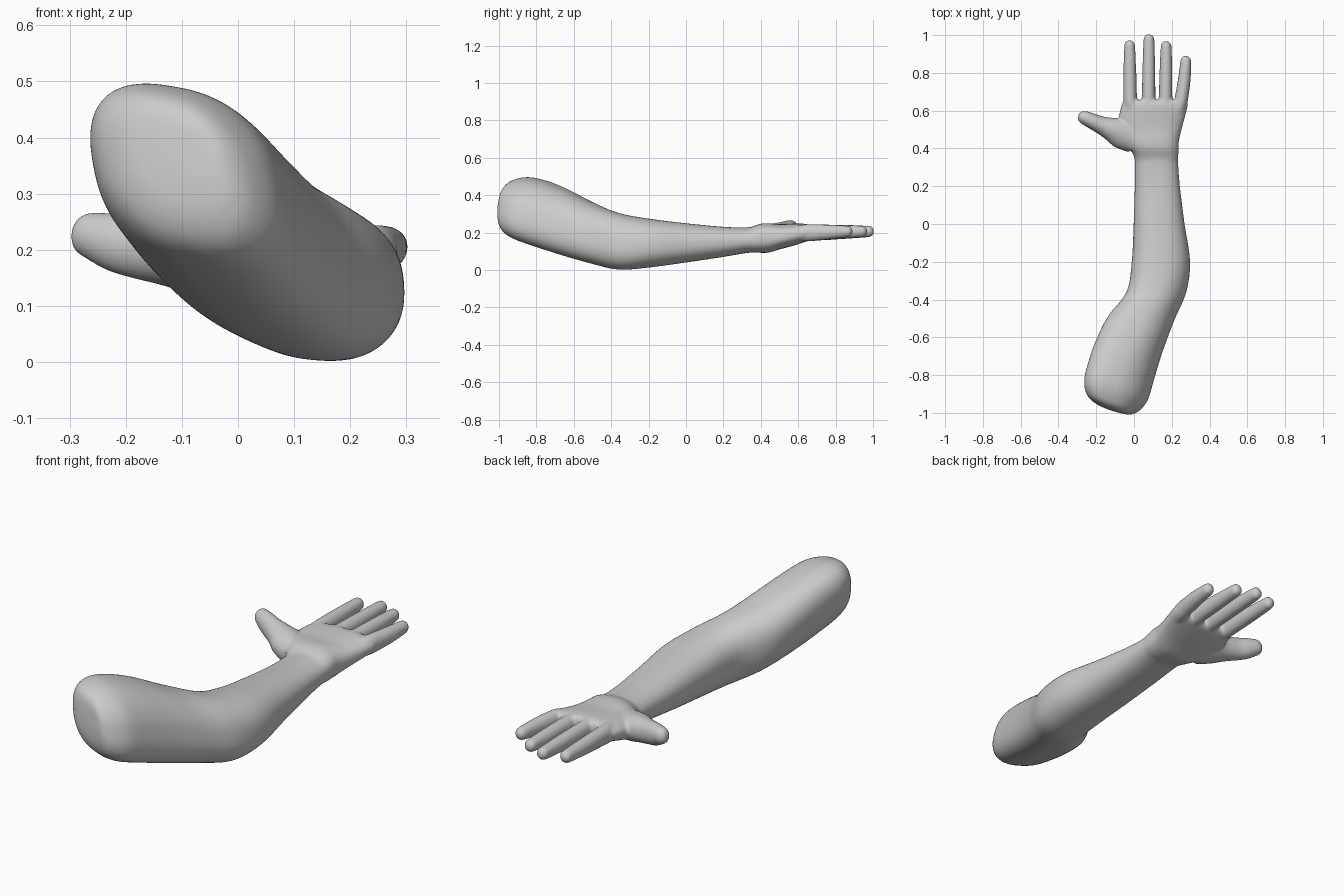
import bpy, bmesh, math
from mathutils import Matrix, Vector

if "Cube" in bpy.data.objects:
    bpy.data.objects.remove(bpy.data.objects["Cube"])

skin = bpy.data.materials.new("plain grey")
skin.diffuse_color = (0.6, 0.6, 0.6, 1)
skin.use_nodes = True
skin.node_tree.nodes["Principled BSDF"].inputs["Base Color"].default_value = skin.diffuse_color
SIDES = 48


def catmull(a, b, c, d, t):
    return [0.5 * (2*q + (r-p)*t + (2*p-5*q+4*r-s)*t*t + (3*q-p-3*r+s)*t**3)
            for p, q, r, s in zip(a, b, c, d)]


def loft(name, rows, matrix=Matrix(), power=1.0, steps=4):
    """Skin smooth sections along y; row = y, x0, x1, z0, z1, shear_x, shear_z, tilt"""
    fine = []
    for i in range(len(rows) - 1):
        quad = [rows[max(i-1, 0)], rows[i], rows[i+1], rows[min(i+2, len(rows)-1)]]
        fine += [catmull(*quad, k/steps) for k in range(steps)]
    fine.append(rows[-1])
    bm = bmesh.new()
    rings = []
    for y, x0, x1, z0, z1, sx, sz, tilt in fine:
        ring = []
        for k in range(SIDES):
            a = 2*math.pi*k/SIDES
            c, s = math.cos(a+tilt), math.sin(a)
            dx = math.copysign(abs(c)**power, c) * (x1-x0)/2
            dz = math.copysign(abs(s)**power, s) * (z1-z0)/2
            ring.append(bm.verts.new(((x0+x1)/2+dx, y+sx*dx+sz*dz, (z0+z1)/2+dz)))
        rings.append(ring)
    for p, q in zip(rings, rings[1:]):
        for k in range(SIDES):
            n = (k+1) % SIDES
            bm.faces.new((p[k], p[n], q[n], q[k]))
    bm.faces.new(rings[0])
    bm.faces.new(rings[-1])
    bmesh.ops.recalc_face_normals(bm, faces=bm.faces)
    me = bpy.data.meshes.new(name)
    bm.to_mesh(me)
    bm.free()
    me.transform(matrix)
    ob = bpy.data.objects.new(name, me)
    bpy.context.collection.objects.link(ob)
    return ob


def digit(name, points, matrix=Matrix()):
    """Tapering finger with a round tip; point = y, x, z, half width, half height"""
    rows = [(y, x-w, x+w, z-h, z+h, 0, 0, 0) for y, x, z, w, h in points]
    y, x, z, w, h = points[-1]
    for a in (30, 55, 75, 88):
        f, g = math.cos(math.radians(a)), math.sin(math.radians(a))
        rows.append((y+w*g, x-w*f, x+w*f, z-h*f, z+h*f, 0, 0, 0))
    return loft(name, rows, matrix)


# upper arm, elbow, forearm and wrist
parts = [loft("arm", [
    (-0.994, -0.12, -0.04, 0.33, 0.42, -0.25, 0.12, 0.36),
    (-0.978, -0.20, -0.01, 0.26, 0.46, -0.25, 0.12, 0.36),
    (-0.945, -0.25, 0.03, 0.205, 0.485, -0.25, 0.12, 0.36),
    (-0.88, -0.264, 0.074, 0.165, 0.497, -0.25, 0.12, 0.36),
    (-0.78, -0.244, 0.107, 0.127, 0.478, -0.20, 0.10, 0.36),
    (-0.65, -0.205, 0.152, 0.08, 0.432, -0.12, 0.05, 0.36),
    (-0.50, -0.140, 0.214, 0.033, 0.362, -0.05, 0, 0.32),
    (-0.36, -0.040, 0.277, 0.002, 0.305, 0, 0, 0.22),
    (-0.20, -0.012, 0.297, 0.013, 0.275, 0, 0, 0.12),
    (0.0, -0.002, 0.268, 0.04, 0.250, 0, 0, 0.05),
    (0.20, 0.004, 0.243, 0.07, 0.231, 0, 0, 0),
    (0.32, 0.004, 0.234, 0.09, 0.228, 0, 0, 0),
    (0.42, 0.0, 0.234, 0.10, 0.235, 0, 0, 0)], power=0.86)]

# palm with the raised heel
parts.append(loft("palm", [
    (0.31, 0.012, 0.228, 0.10, 0.218, 0, 0, 0),
    (0.36, 0.0, 0.234, 0.094, 0.234, 0, 0, 0),
    (0.40, -0.022, 0.236, 0.092, 0.248, 0, 0, 0),
    (0.44, -0.045, 0.238, 0.093, 0.250, 0, 0, 0),
    (0.50, -0.070, 0.252, 0.11, 0.245, 0, 0, 0),
    (0.56, -0.080, 0.268, 0.126, 0.247, 0, 0, 0),
    (0.61, -0.072, 0.281, 0.141, 0.249, 0, 0, 0),
    (0.64, -0.062, 0.286, 0.152, 0.246, 0, 0, 0),
    (0.655, -0.05, 0.278, 0.165, 0.238, 0, 0, 0)], power=0.78))

# four fingers: base x, tip x, tip y
for name, xb, xt, tip in (("index_finger", -0.019, -0.023, 0.974),
                          ("middle_finger", 0.077, 0.079, 1.006),
                          ("ring_finger", 0.166, 0.170, 0.970),
                          ("little_finger", 0.245, 0.274, 0.892)):
    end = tip - 0.029
    mid = (0.68 + end) / 2
    parts.append(digit(name, [
        (0.56, xb - (xt-xb)*0.6, 0.192, 0.030, 0.036),
        (0.63, xb, 0.198, 0.035, 0.046),
        (0.68, xb + (xt-xb)*0.3, 0.200, 0.036, 0.045),
        (mid, xb + (xt-xb)*0.75, 0.203, 0.034, 0.039),
        (end, xt, 0.206, 0.029, 0.031)]))

# thumb, lofted along y and turned sideways
base, tip = Vector((0.0, 0.445, 0.168)), Vector((-0.282, 0.572, 0.230))
turn = Matrix.Translation(base) @ (tip - base).to_track_quat('Y', 'Z').to_matrix().to_4x4()
parts.append(digit("thumb", [
    (0.0, 0, 0, 0.072, 0.066), (0.08, 0.003, 0, 0.079, 0.064),
    (0.14, 0.003, 0, 0.062, 0.060), (0.20, 0, -0.003, 0.047, 0.056),
    (0.25, 0, -0.003, 0.042, 0.052), (0.294, 0, 0, 0.036, 0.042)], turn))

# fuse everything into one soft surface
bpy.ops.object.select_all(action='DESELECT')
for ob in parts:
    ob.select_set(True)
arm = parts[0]
bpy.context.view_layer.objects.active = arm
bpy.ops.object.join()
arm.name = "arm_and_hand"
rm = arm.modifiers.new("fuse", 'REMESH')
rm.mode = 'VOXEL'
rm.voxel_size = 0.006
sm = arm.modifiers.new("soften", 'SMOOTH')
sm.factor = 0.5
sm.iterations = 20
for m in ("fuse", "soften"):
    bpy.ops.object.modifier_apply(modifier=m)
arm.data.materials.clear()
arm.data.materials.append(skin)
bpy.ops.object.shade_smooth()
